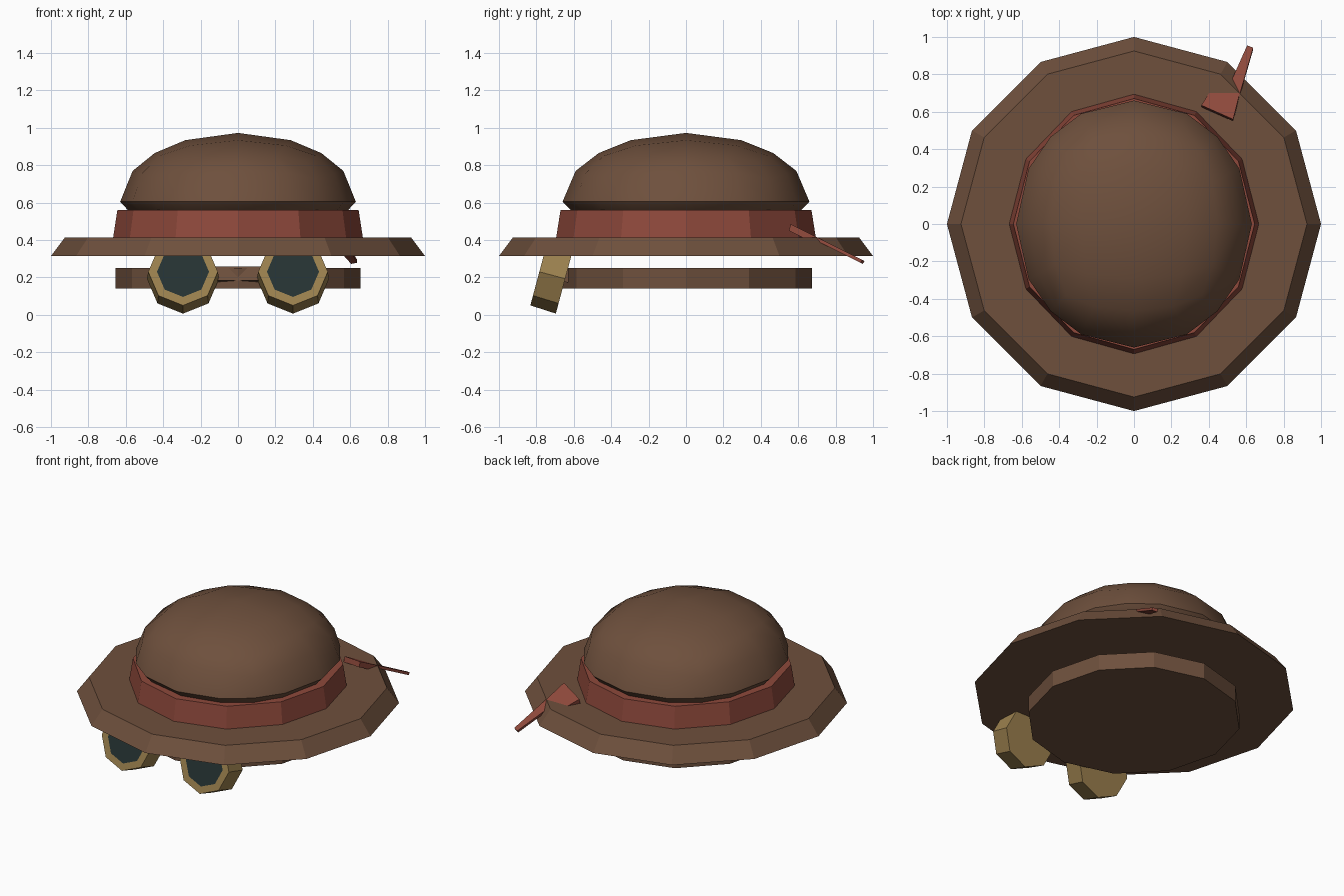
import bpy, bmesh, math
from mathutils import Matrix, Vector

if "Cube" in bpy.data.objects:
    bpy.data.objects.remove(bpy.data.objects["Cube"])


def material(name, rgb):
    m = bpy.data.materials.new(name)
    m.diffuse_color = (*rgb, 1)
    m.use_nodes = True
    m.node_tree.nodes["Principled BSDF"].inputs["Base Color"].default_value = m.diffuse_color
    return m


BROWN = material("brown felt", (0.156, 0.080, 0.046))
RED = material("red ribbon", (0.270, 0.066, 0.044))
BRASS = material("brass", (0.328, 0.216, 0.076))
GLASS = material("dark glass", (0.019, 0.032, 0.032))


def finish(name, bm, *mats):
    bmesh.ops.recalc_face_normals(bm, faces=bm.faces)
    me = bpy.data.meshes.new(name)
    bm.to_mesh(me)
    bm.free()
    for m in mats:
        me.materials.append(m)
    ob = bpy.data.objects.new(name, me)
    bpy.context.collection.objects.link(ob)
    return ob


def drum(name, z0, z1, r0, r1, y_scale, mat):
    """Twelve-sided capped frustum, slightly longer in y."""
    bm = bmesh.new()
    bmesh.ops.create_cone(bm, cap_ends=True, segments=12, radius1=r0, radius2=r1, depth=z1 - z0)
    bmesh.ops.transform(bm, verts=bm.verts, matrix=Matrix.Translation((0, 0, (z0 + z1) / 2))
                        @ Matrix.Diagonal((1, y_scale, 1, 1)))
    return finish(name, bm, mat)


# Brim, ribbon band and head strap
drum("brim", 0.315, 0.415, 1.0, 0.925, 1.0, BROWN)
drum("ribbon_band", 0.41, 0.56, 0.668, 0.645, 1.04, RED)
drum("goggle_strap", 0.14, 0.25, 0.655, 0.655, 1.03, BROWN)

# Crown: gridded cube rounded to a ball, lower half flattened, crisp rim
bm = bmesh.new()
bmesh.ops.create_cube(bm, size=2)
bmesh.ops.subdivide_edges(bm, edges=bm.edges, cuts=3, use_grid_fill=True)
for e in bm.edges:
    e.smooth = not all(abs(v.co.z) < 0.01 for v in e.verts)
for f in bm.faces:
    f.smooth = True
for v in bm.verts:
    n = v.co.normalized()
    v.co = (n.x * 0.63, n.y * 0.66, 0.605 + n.z * (0.368 if n.z > 0 else 0.16))
finish("crown", bm, BROWN)

# Goggle cups: eight-sided, tipped back 15 degrees, glass inset in the front
for side, x in (("left", -0.294), ("right", 0.294)):
    bm = bmesh.new()
    bmesh.ops.create_cone(bm, cap_ends=True, segments=8, radius1=0.193, radius2=0.186, depth=0.143)
    front = max(bm.faces, key=lambda f: f.calc_center_median().z)
    bmesh.ops.inset_individual(bm, faces=[front], thickness=0.047)
    front.material_index = 1
    bmesh.ops.transform(bm, verts=bm.verts, matrix=Matrix.Translation((x, -0.715, 0.212))
                        @ Matrix.Rotation(math.radians(75), 4, 'X'))
    finish(side + "_goggle", bm, BRASS, GLASS)

# Bridge between the cups
bm = bmesh.new()
bmesh.ops.create_cube(bm, size=1)
bmesh.ops.transform(bm, verts=bm.verts, matrix=Matrix.Translation((0, -0.645, 0.215))
                    @ Matrix.Rotation(math.radians(-15), 4, 'X')
                    @ Matrix.Diagonal((0.34, 0.05, 0.075, 1)))
finish("goggle_bridge", bm, BROWN)


def ribbon_tail(name, outline, thick):
    """Flat sloping plate from a plan outline."""
    bm = bmesh.new()
    top = [bm.verts.new((x, y, 0.49 - 0.5 * (y - 0.55))) for x, y in outline]
    face = bm.faces.new(top)
    ext = bmesh.ops.extrude_face_region(bm, geom=[face], use_keep_orig=True)
    low = [g for g in ext["geom"] if isinstance(g, bmesh.types.BMVert)]
    bmesh.ops.translate(bm, verts=low, vec=Vector((0, -0.01, -thick)))
    return finish(name, bm, RED)


# Ribbon ends at the back right
ribbon_tail("ribbon_loop", [(0.36, 0.635), (0.42, 0.73), (0.567, 0.705), (0.53, 0.56)], 0.035)
ribbon_tail("ribbon_tail", [(0.50, 0.72), (0.605, 0.955), (0.637, 0.942), (0.567, 0.70)], 0.015)
